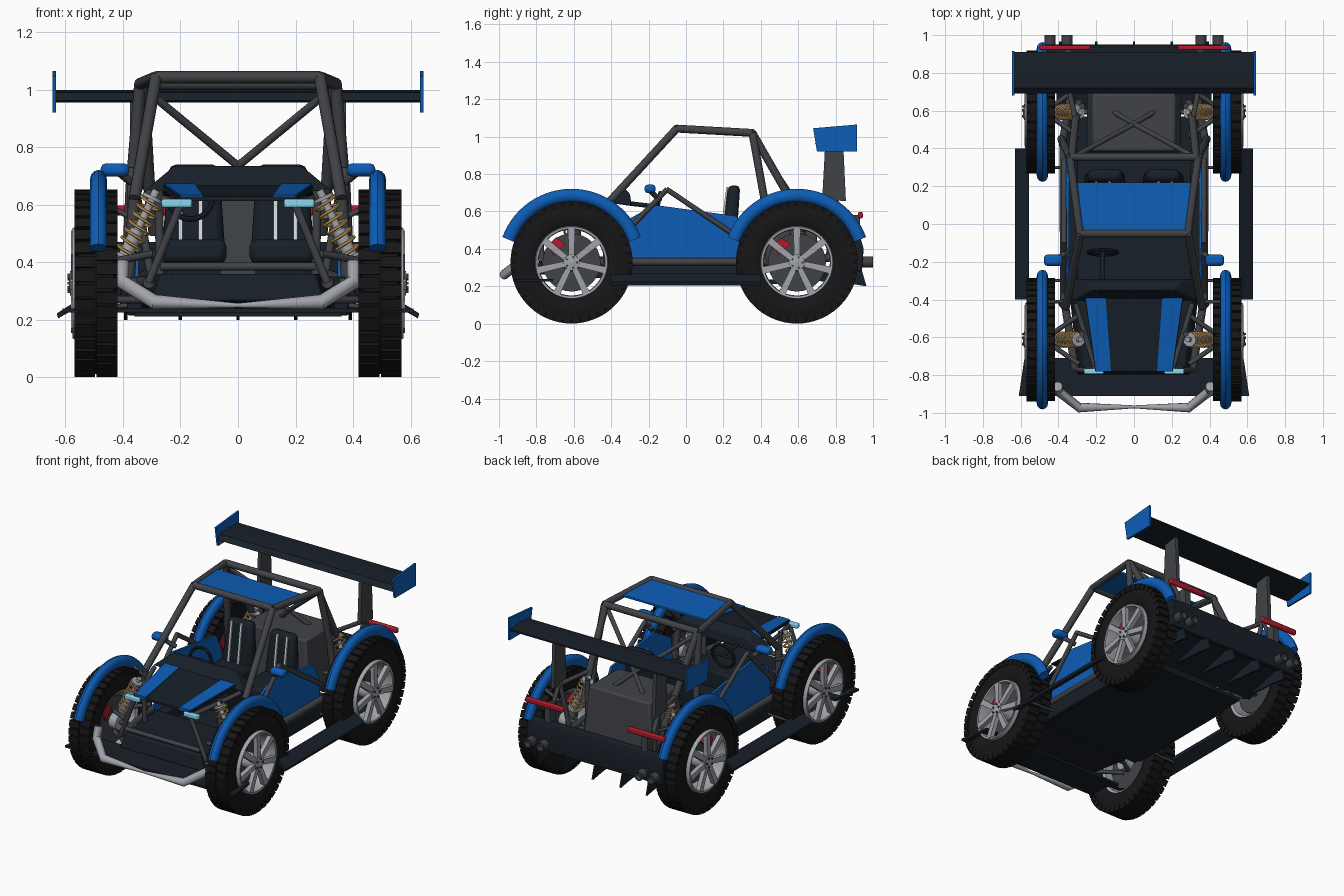
import bpy, bmesh
from math import sin, cos, pi, radians
from mathutils import Vector as V

if "Cube" in bpy.data.objects:
    bpy.data.objects.remove(bpy.data.objects["Cube"])

def mat(name, *c):
    m = bpy.data.materials.new(name)
    m.diffuse_color = (*c, 1)
    m.use_nodes = True
    m.node_tree.nodes["Principled BSDF"].inputs["Base Color"].default_value = m.diffuse_color
    return m
BLUE = mat("blue", .004, .11, .47)
DARK = mat("dark_panel", .009, .014, .021)
FRAME = mat("frame_grey", .052, .055, .063)
TYRE = mat("rubber", .008, .008, .009)
METAL = mat("metal", .36, .37, .4)
GOLD = mat("gold", .75, .43, .13)
RED = mat("red", .42, .01, .025)
CYAN = mat("lamp", .25, .68, .85)
WHITE = mat("strap", .7, .72, .75)

def mk(name, verts, faces, m, mirror=False, bevel=0):
    me = bpy.data.meshes.new(name)
    me.from_pydata([tuple(v) for v in verts], [], faces)
    bm = bmesh.new(); bm.from_mesh(me)
    bmesh.ops.recalc_face_normals(bm, faces=bm.faces)
    bm.to_mesh(me); bm.free()
    me.materials.append(m)
    o = bpy.data.objects.new(name, me)
    bpy.context.scene.collection.objects.link(o)
    if bevel:
        b = o.modifiers.new("bevel", 'BEVEL'); b.width = bevel; b.segments = 2
    if mirror:
        o.modifiers.new("mirror", 'MIRROR')
    return o

HEX = [(0, 1, 2, 3), (7, 6, 5, 4), (0, 4, 5, 1), (1, 5, 6, 2), (2, 6, 7, 3), (3, 7, 4, 0)]
def loft(name, q0, q1, m, mirror=False, bevel=0):
    return mk(name, q0 + q1, HEX, m, mirror, bevel)

def box(name, x, y, z, m, mirror=False, bevel=0):
    q = [[(x[0], y[0], h), (x[1], y[0], h), (x[1], y[1], h), (x[0], y[1], h)] for h in z]
    return loft(name, q[0], q[1], m, mirror, bevel)

def prism(name, yz, x0, x1, m, mirror=False, bevel=0):
    n = len(yz)
    f = [tuple(range(n)), tuple(range(2*n-1, n-1, -1))]
    f += [(i, (i+1) % n, n+(i+1) % n, n+i) for i in range(n)]
    return mk(name, [(x, *p) for x in (x0, x1) for p in yz], f, m, mirror, bevel)

def sweep(name, pts, r, m, mirror=True, r2=None, n=12, taper=None):
    pts = [V(p) for p in pts]
    k = len(pts)
    taper = taper or [1]*k
    ts = [(pts[min(i+1, k-1)] - pts[max(i-1, 0)]).normalized() for i in range(k)]
    ref = min((V((1, 0, 0)), V((0, 1, 0)), V((0, 0, 1))), key=lambda a: max(abs(t.dot(a)) for t in ts))
    vs, fs = [], [tuple(range(n)), tuple(range((k-1)*n, k*n))]
    for p, t, s in zip(pts, ts, taper):
        u = (ref - t*ref.dot(t)).normalized(); w = t.cross(u)
        vs += [p + s*(u*r*cos(2*pi*j/n) + w*(r2 or r)*sin(2*pi*j/n)) for j in range(n)]
    fs += [(i*n+j, i*n+(j+1) % n, (i+1)*n+(j+1) % n, (i+1)*n+j) for i in range(k-1) for j in range(n)]
    return mk(name, vs, fs, m, mirror)

def lathe(name, prof, cy, cz, m, n=48):
    k = len(prof)
    vs = [(x, cy+r*cos(2*pi*i/n), cz+r*sin(2*pi*i/n)) for i in range(n) for x, r in prof]
    fs = [(i*k+j, i*k+(j+1) % k, (i+1) % n*k+(j+1) % k, (i+1) % n*k+j) for i in range(n) for j in range(k)]
    return mk(name, vs, fs, m, True)

def radial(name, items, cy, cz, m):
    vs, fs = [], []
    for a, x0, x1, r0, r1, w0, w1 in items:
        b = len(vs)
        for r, w in ((r0, w0), (r1, w1)):
            for x, s in ((x0, -w), (x1, -w), (x1, w), (x0, w)):
                vs.append((x, cy+r*cos(a)-s*sin(a), cz+r*sin(a)+s*cos(a)))
        fs += [tuple(b+i for i in f) for f in HEX]
    return mk(name, vs, fs, m, True)

# Wheels, fenders and suspension on both axles
CZ = .327
for end, cy in (("front", -.612), ("rear", .593)):
    lathe(end+"_tyre", [(.437, .192), (.422, .22), (.421, .28), (.432, .315), (.555, .315), (.566, .28), (.566, .22), (.55, .192)], cy, CZ, TYRE)
    N = 40
    tread = [(2*pi*(i+o)/N, x0, x1, .29, .326, .021, .02) for i in range(N)
             for x0, x1, o in ((.419, .491, 0), (.497, .568, .5))]
    radial(end+"_tread", tread, cy, CZ, TYRE)
    lathe(end+"_rim", [(.432, .196), (.556, .196), (.576, .192), (.574, .18), (.55, .176), (.44, .181)], cy, CZ, METAL)
    radial(end+"_spokes", [(pi/2+2*pi*i/7, .552, .58, .025, .183, .015, .019) for i in range(7)], cy, CZ, METAL)
    lathe(end+"_hub", [(.42, .001), (.42, .05), (.53, .05), (.583, .042), (.588, .001)], cy, CZ, METAL, 20)
    radial(end+"_lug_nuts", [(2*pi*i/5, .575, .592, .024, .034, .005, .005) for i in range(5)], cy, CZ, FRAME)
    lathe(end+"_brake_disc", [(.472, .03), (.472, .155), (.488, .155), (.488, .03)], cy, CZ, FRAME, 32)
    radial(end+"_caliper", [(radians(133), .455, .525, .095, .155, .045, .03)], cy, CZ, RED)
    arc = [radians(20+i*140/28) for i in range(29)]
    sweep(end+"_fender", [(.485, cy+.358*cos(a), CZ+.358*sin(a)) for a in arc], .03, BLUE, r2=.036)
    sweep(end+"_fender_stay", [(.36, cy+.2, .55), (.48, cy+.2, .61)], .01, FRAME)
    # coil-over shock
    a, b = V((.415, cy, .375)), V((.283, cy, .65))
    sweep(end+"_shock_body", [a, a.lerp(b, .5)], .024, METAL)
    sweep(end+"_shock_rod", [a, b], .014, METAL)
    for t in (.14, .88):
        sweep(end+"_spring_seat", [a.lerp(b, t), a.lerp(b, t+.04)], .038, METAL)
    d = (b-a).normalized(); e = V((0, 1, 0)); f = d.cross(e)
    sweep(end+"_spring", [a.lerp(b, .17+.72*i/84) + .039*(e*cos(i*pi/6)+f*sin(i*pi/6)) for i in range(85)], .0055, GOLD, n=6)
    for z0, z1, nm in ((.27, .27, "lower"), (.43, .4, "upper")):
        for s in (-.13, .13):
            sweep(f"{end}_{nm}_arm", [(.29, cy+s, z0), (.45, cy+s*.15, z1)], .013, FRAME)
    sweep(end+"_drive_shaft", [(.15, cy, .34), (.45, cy, CZ)], .014, FRAME)
    sweep(end+"_shock_tower_bar", [(.275, cy+.03, .65), (.27, cy+.04, .3)], .015, FRAME)

# Roll cage
R = .021
for nm, p in {
    "front_pillar": [(.285, -.05, 1.043), (.36, -.44, .62)],
    "roof_rail": [(.285, -.05, 1.043), (.34, .355, 1.02)],
    "rear_hoop_leg": [(.34, .355, 1.02), (.37, .42, .66), (.385, .45, .33)],
    "rear_stay": [(.33, .355, 1.02), (.31, .55, .68), (.29, .64, .5)],
    "front_roof_bar": [(0, -.05, 1.043), (.285, -.05, 1.043)],
    "rear_roof_bar": [(0, .355, 1.02), (.34, .355, 1.02)],
    "lower_rail": [(.31, -.77, .33), (.37, -.4, .33), (.375, .45, .33), (.3, .88, .36)],
    "pillar_foot": [(.36, -.44, .62), (.38, -.42, .33)]}.items():
    sweep(nm, p, R, FRAME)
for nm, p in {
    "cross_brace": [(.31, .36, .99), (0, .53, .735), (-.17, .63, .58)],
    "side_brace_front": [(.37, -.36, .45), (.37, -.1, .72)],
    "side_brace_rear": [(.37, -.105, .72), (.37, .34, .42)],
    "nose_upper_bar": [(.31, -.42, .64), (.2, -.78, .595)],
    "nose_upright": [(.2, -.78, .6), (.31, -.77, .33)],
    "nose_cross_bar": [(0, -.77, .385), (.27, -.77, .385)],
    "rear_upper_rail": [(.31, .55, .67), (.36, .8, .66), (.36, .9, .46)],
    "mirror_stay": [(.35, -.14, .66), (.41, -.19, .71)],
    "pylon_strut": [(.36, .79, .68), (.3, .76, .34)],
    "skirt_stay": [(.36, -.3, .25), (.58, -.3, .24)],
    "skirt_stay_rear": [(.36, .3, .25), (.58, .3, .24)]}.items():
    sweep(nm, p, .014 if "skirt" not in nm else .008, FRAME)

# Body panels
roof = [[(-.27, -.04, 1.04+h), (.27, -.04, 1.04+h), (.3, .22, 1.027+h), (-.3, .22, 1.027+h)] for h in (0, .012)]
loft("roof_panel", *roof, BLUE)
def hood(name, xb0, xb1, xf0, xf1, lift, m, mir):
    q = [[(xf0, -.78, .613+h), (xf1, -.78, .613+h), (xb1, -.39, .652+h), (xb0, -.39, .652+h)] for h in (0, .015+lift)]
    loft(name, q[0], q[1], m, mir)
hood("hood", -.26, .26, -.205, .205, 0, DARK, False)
hood("hood_stripe", .15, .255, .122, .2, .006, BLUE, True)
loft("dashboard", [(-.33, -.41, .645), (.33, -.41, .645), (.33, -.29, .63), (-.33, -.29, .63)],
     [(-.22, -.345, .738), (.22, -.345, .738), (.25, -.3, .695), (-.25, -.3, .695)], DARK, bevel=.008)
prism("side_panel", [(-.36, .32), (-.34, .54), (-.17, .635), (.27, .575), (.33, .45), (.33, .32)], .345, .36, BLUE, True)
box("sill", (.3, .385), (-.4, .4), (.215, .31), DARK, True, .008)
box("floor", (-.36, .36), (-.42, .57), (.212, .235), DARK)
loft("nose_floor", [(-.3, -.8, .265), (.3, -.8, .265), (.34, -.4, .24), (-.34, -.4, .24)],
     [(-.27, -.78, .36), (.27, -.78, .36), (.31, -.4, .36), (-.31, -.4, .36)], DARK, bevel=.01)
loft("front_splitter", [(-.61, -.91, .225), (.61, -.91, .225), (.58, -.71, .225), (-.58, -.71, .225)],
     [(-.61, -.91, .24), (.61, -.91, .24), (.58, -.71, .24), (-.58, -.71, .24)], DARK)
loft("side_skirt", [(.555, -.4, .245), (.625, -.4, .205), (.625, .4, .205), (.555, .4, .245)],
     [(.555, -.4, .27), (.63, -.4, .222), (.63, .4, .222), (.555, .4, .27)], DARK, True)
sweep("front_bumper", [(.405, -.86, .4), (.4, -.885, .33), (.29, -.972, .262), (0, -.968, .25)], .026, METAL, taper=[1, 1, 1, .3])

# Lights and mirrors
box("headlight", (.16, .265), (-.795, -.765), (.59, .62), CYAN, True, .006)
box("tail_light", (.23, .5), (.92, .945), (.563, .598), RED, True, .008)
box("tail_light_bracket", (.33, .37), (.87, .93), (.46, .58), FRAME, True)
box("mirror", (.378, .477), (-.222, -.162), (.698, .744), BLUE, True, .018)

# Cabin
box("seat_cushion", (.04, .27), (-.03, .24), (.395, .48), DARK, True, .025)
box("seat_base", (.06, .24), (-.01, .24), (.235, .4), DARK, True)
loft("seat_back", [(.045, .19, .44), (.265, .19, .44), (.265, .27, .44), (.045, .27, .44)],
     [(.065, .225, .74), (.24, .225, .74), (.24, .29, .74), (.065, .29, .74)], DARK, True, .025)
for x in (.13, .2):
    prism("harness_strap", [(.18, .47), (.216, .73), (.226, .73), (.19, .47)], x-.007, x+.007, WHITE, True)
c = V((-.165, -.15, .625))
sweep("steering_wheel", [c+V((.077*cos(i*pi/12), .012*sin(i*pi/12), .075*sin(i*pi/12))) for i in range(25)], .01, DARK, False, n=8)
sweep("steering_spoke", [c-V((.075, 0, 0)), c+V((.075, 0, 0))], .008, DARK, False)
sweep("steering_column", [c, (-.165, -.32, .645)], .012, DARK, False)

# Engine bay
loft("engine_cover", [(-.25, .37, .3), (.25, .37, .3), (.25, .71, .3), (-.25, .71, .3)],
     [(-.22, .385, .65), (.22, .385, .65), (.22, .69, .65), (-.22, .69, .65)], FRAME, bevel=.012)

# Rear bumper, diffuser and exhausts
prism("rear_bumper", [(.895, .47), (.93, .47), (.95, .4), (.94, .28), (.905, .28)], -.49, .49, DARK, bevel=.006)
prism("diffuser", [(.6, .225), (.6, .24), (.93, .32), (.93, .305)], -.41, .41, DARK)
for x in (-.39, -.2, 0, .2, .39):
    prism("diffuser_fin", [(.62, .235), (.87, .215), (.965, .2), (.93, .32)], x-.006, x+.006, DARK)
for x in (.355, .445):
    o = lathe("exhaust_pipe", [(0, .03), (.12, .03), (.12, .023), (.09, .022), (.09, .001), (0, .001)], .88, .33, FRAME, 20)
    for v in o.data.vertices:
        v.co = (x+v.co.y-.88, .88+v.co.x, v.co.z)
    o.data.flip_normals()

# Rear wing
prism("wing_blade", [(.69, .962), (.72, .99), (.8, .998), (.91, .99), (.91, .98), (.8, .968), (.72, .955)], -.635, .635, DARK)
prism("wing_end_plate", [(.68, 1.045), (.915, 1.065), (.915, .92), (.70, .92)], .632, .645, BLUE, True)
prism("wing_pylon", [(.745, .975), (.84, .975), (.855, .655), (.728, .665)], .352, .376, FRAME, True)

# Smooth shading with sharp edges
for o in bpy.context.scene.objects:
    o.select_set(True)
    bpy.context.view_layer.objects.active = o
bpy.ops.object.shade_smooth_by_angle(angle=radians(35))
